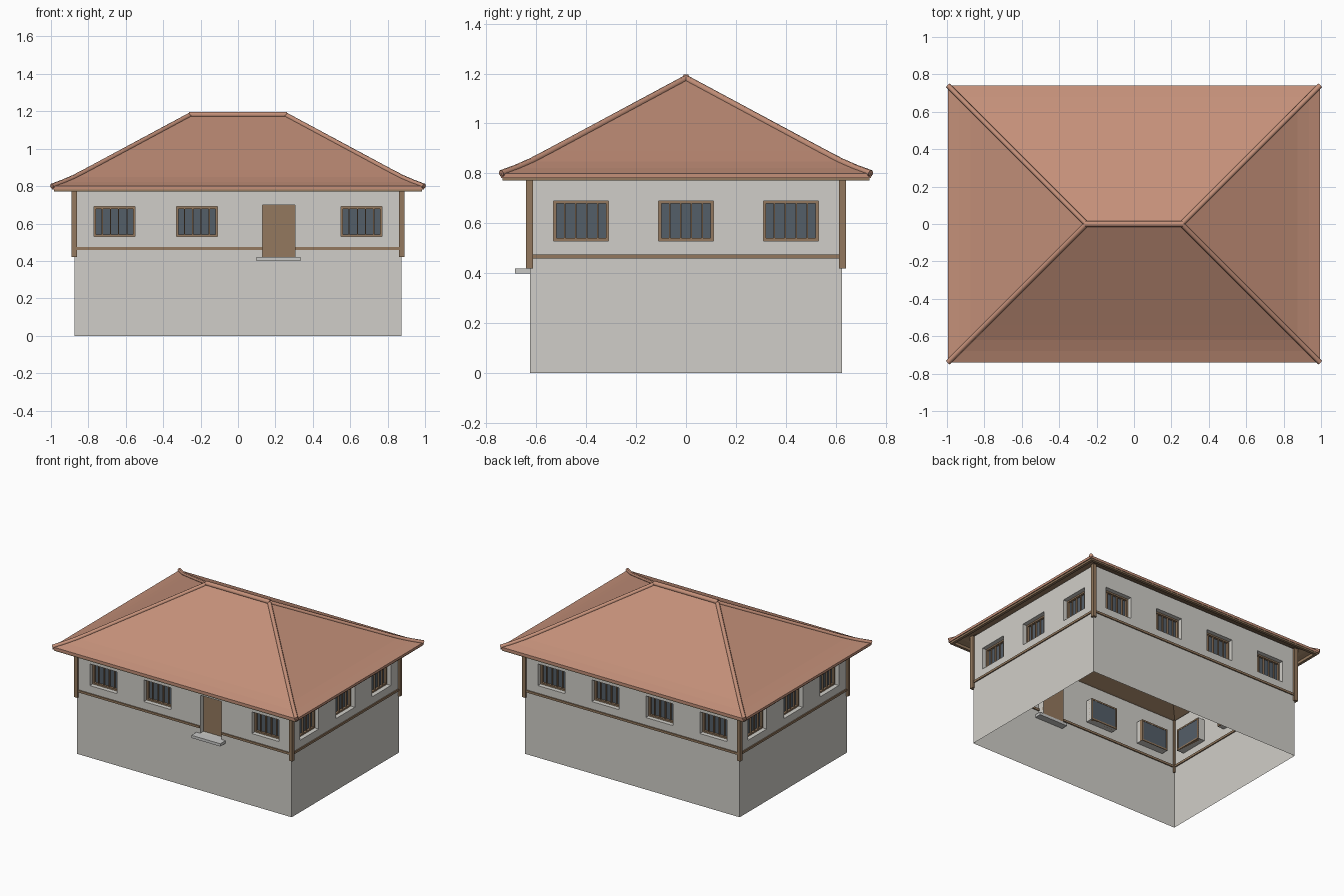
import bpy, bmesh, math
from mathutils import Matrix, Vector

if "Cube" in bpy.data.objects:
    bpy.data.objects.remove(bpy.data.objects["Cube"])


def material(name, rgb):
    m = bpy.data.materials.new(name)
    lin = [((c / 255 + 0.055) / 1.055) ** 2.4 for c in rgb]
    m.diffuse_color = (*lin, 1)
    m.use_nodes = True
    m.node_tree.nodes["Principled BSDF"].inputs["Base Color"].default_value = m.diffuse_color
    return m


PLASTER = material("plaster", (208, 206, 200))
TILE = material("roof_tile", (196, 144, 121))
WOOD = material("wood", (148, 121, 94))
GLASS = material("glass", (84, 94, 104))
STONE = material("step_stone", (200, 200, 198))

WX, WY, WALL_TOP = 0.875, 0.625, 0.82   # wall half sizes and height
RECESS = 0.05                           # depth of windows and door
SILL, HEAD, HALF = 0.53, 0.69, 0.11     # window opening


def finish(name, bm, *mats):
    me = bpy.data.meshes.new(name)
    bm.to_mesh(me)
    bm.free()
    for m in mats:
        me.materials.append(m)
    ob = bpy.data.objects.new(name, me)
    bpy.context.collection.objects.link(ob)
    return ob


def add_box(bm, x0, x1, y0, y1, z0, z1):
    size = Matrix.Diagonal((x1 - x0, y1 - y0, z1 - z0, 1))
    mid = Matrix.Translation(((x0 + x1) / 2, (y0 + y1) / 2, (z0 + z1) / 2))
    bmesh.ops.create_cube(bm, size=1, matrix=mid @ size)


def box(name, mat, *dims):
    bm = bmesh.new()
    add_box(bm, *dims)
    return finish(name, bm, mat)


def quad(bm, *pts):
    return bm.faces.new([bm.verts.new(p) for p in pts])


def wall(name, half, dist, openings, turn):
    """Thin wall facing -y with openings (u0, u1, z0, z1) and their reveals."""
    bm = bmesh.new()
    us = sorted({-half, half, *(u for o in openings for u in o[:2])})
    zs = sorted({0, WALL_TOP, *(z for o in openings for z in o[2:])})
    y, yi = -dist, -dist + RECESS
    for a, b in zip(us, us[1:]):
        for c, d in zip(zs, zs[1:]):
            u, z = (a + b) / 2, (c + d) / 2
            if not any(o[0] < u < o[1] and o[2] < z < o[3] for o in openings):
                quad(bm, (a, y, c), (b, y, c), (b, y, d), (a, y, d))
    for a, b, c, d in openings:
        ring = [(a, c), (b, c), (b, d), (a, d)]
        for (u, z), (v, w) in zip(ring, ring[1:] + ring[:1]):
            quad(bm, (u, y, z), (u, yi, z), (v, yi, w), (v, y, w))
    bmesh.ops.remove_doubles(bm, verts=bm.verts, dist=1e-5)
    finish(name, bm, PLASTER).matrix_world = turn


def window(name, u, dist, turn):
    """Glass pane, wooden frame and four upright bars."""
    yi = -dist + RECESS
    a, b = u - HALF, u + HALF
    t = 0.011
    bm = bmesh.new()
    add_box(bm, a, b, yi - 0.002, yi + 0.004, SILL, HEAD)
    finish(name + "_glass", bm, GLASS).matrix_world = turn
    bm = bmesh.new()
    y0, y1 = yi - 0.018, yi + 0.006
    add_box(bm, a, a + t, y0, y1, SILL, HEAD)
    add_box(bm, b - t, b, y0, y1, SILL, HEAD)
    add_box(bm, a + t, b - t, y0, y1, SILL, SILL + t)
    add_box(bm, a + t, b - t, y0, y1, HEAD - t, HEAD)
    for i in range(1, 5):
        x = a + (b - a) * i / 5
        add_box(bm, x - 0.003, x + 0.003, y0 + 0.003, yi - 0.004, SILL + t, HEAD - t)
    finish(name + "_frame", bm, WOOD).matrix_world = turn


# Walls with windows; the front also has the door
DOOR = (0.13, 0.305, 0.42, 0.70)
sides = [("front", WX, WY, (-0.66, -0.22, 0.66)),
         ("right", WY, WX, (-0.42, 0, 0.42)),
         ("back", WX, WY, (-0.66, -0.22, 0.22, 0.66)),
         ("left", WY, WX, (-0.42, 0, 0.42))]
for k, (side, half, dist, centres) in enumerate(sides):
    turn = Matrix.Rotation(k * math.pi / 2, 4, 'Z')
    holes = [(u - HALF, u + HALF, SILL, HEAD) for u in centres]
    if side == "front":
        holes.append(DOOR)
    wall(side + "_wall", half, dist, holes, turn)
    for i, u in enumerate(centres):
        window(f"{side}_window_{i + 1}", u, dist, turn)
    # Rail along the wall, broken by the door
    spans = [(-half, DOOR[0]), (DOOR[1], half)] if side == "front" else [(-half, half)]
    bm = bmesh.new()
    for a, b in spans:
        add_box(bm, a, b, -dist - 0.008, -dist + 0.008, 0.459, 0.475)
    finish(side + "_rail", bm, WOOD).matrix_world = turn
    # Fascia board under the eave
    eh, ed = (0.985, 0.735) if dist == WY else (0.735, 0.985)
    fascia = box(side + "_fascia", WOOD, -eh, eh, -ed, -ed + 0.02, 0.772, 0.797)
    fascia.matrix_world = turn

# Door and step
box("door", WOOD, DOOR[0], DOOR[1], -WY + RECESS - 0.012, -WY + RECESS, DOOR[2], DOOR[3])
box("door_step", STONE, 0.10, 0.335, -0.685, -WY + RECESS, 0.40, 0.42)

# Corner posts
for sx in (-1, 1):
    for sy in (-1, 1):
        x, y = sx * (WX + 0.001), sy * (WY + 0.001)
        box("corner_post", WOOD, x - 0.014, x + 0.014, y - 0.014, y + 0.014, 0.42, 0.82)

# Flared hip roof: (inset from eave, height); tiles above, boards below
EX, EY = 0.995, 0.74
PROFILE = [(0, 0.80), (0.06, 0.822), (0.12, 0.848), (0.20, 0.890), (EY, 1.18)]


def hip_points(sx, sy, drop=0):
    return [Vector((sx * (EX - d), sy * (EY - d), z - drop)) for d, z in PROFILE]


CORNERS = [(-1, -1), (1, -1), (1, 1), (-1, 1)]
bm = bmesh.new()
for (p, q) in zip(CORNERS, CORNERS[1:] + CORNERS[:1]):
    top = list(zip(hip_points(*p), hip_points(*q)))
    low = list(zip(hip_points(*p, 0.018), hip_points(*q, 0.018)))
    for rows, under in ((top, False), (low, True)):
        for (a, b), (c, d) in zip(rows, rows[1:]):
            pts = [a, b, d, c] if (c - d).length > 1e-5 else [a, b, c]
            quad(bm, *(reversed(pts) if under else pts)).material_index = int(under)
    (a, b), (c, d) = top[0], low[0]
    quad(bm, c, d, b, a)
bmesh.ops.remove_doubles(bm, verts=bm.verts, dist=1e-5)
finish("roof", bm, TILE, WOOD)


def cap(name, pts, radius):
    """Rounded cap tiles along a line."""
    cu = bpy.data.curves.new(name, 'CURVE')
    cu.dimensions = '3D'
    cu.bevel_depth = radius
    cu.bevel_resolution = 1
    cu.use_fill_caps = True
    sp = cu.splines.new('POLY')
    sp.points.add(len(pts) - 1)
    for s, p in zip(sp.points, pts):
        s.co = (*p, 1)
    cu.materials.append(TILE)
    ob = bpy.data.objects.new(name, cu)
    bpy.context.collection.objects.link(ob)
    bpy.ops.object.select_all(action='DESELECT')
    ob.select_set(True)
    bpy.context.view_layer.objects.active = ob
    bpy.ops.object.convert(target='MESH')


# Hip caps and ridge cap
for sx, sy in CORNERS:
    cap("hip_cap", hip_points(sx, sy), 0.014)
cap("ridge_cap", [(-0.262, 0, 1.182), (0.262, 0, 1.182)], 0.017)
